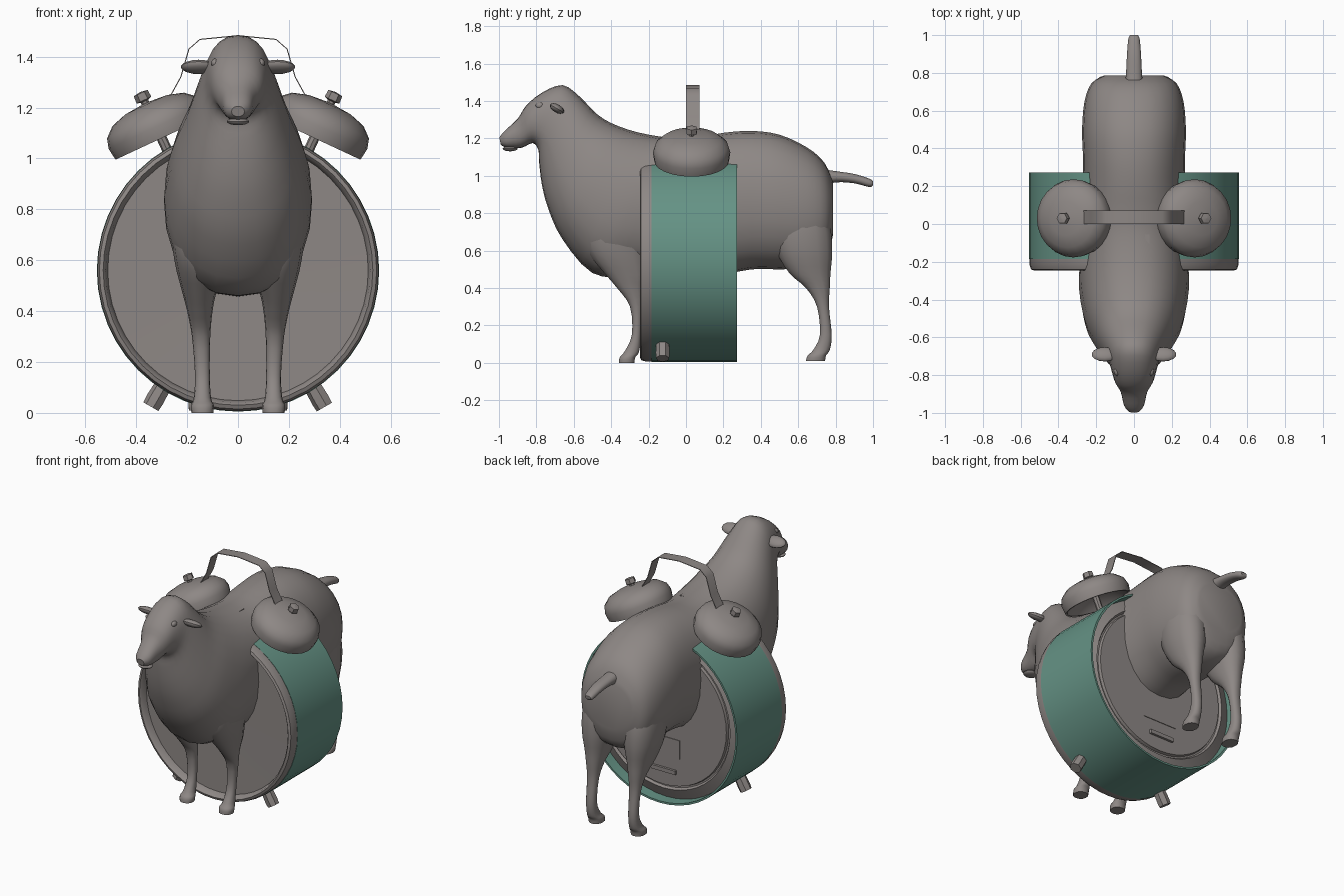
import bpy
import bmesh
from math import sin, cos, pi, radians, copysign
from mathutils import Matrix, Vector

cube = bpy.data.objects.get("Cube")
if cube:
    bpy.data.objects.remove(cube, do_unlink=True)


def material(name, rgb):
    mat = bpy.data.materials.new(name)
    mat.use_nodes = True
    color = (*rgb, 1)
    mat.diffuse_color = color
    mat.node_tree.nodes["Principled BSDF"].inputs["Base Color"].default_value = color
    return mat


grey = material("warm grey", (0.27, 0.245, 0.235))
green = material("muted green", (0.13, 0.29, 0.235))


def finish(name, bm, mat, angle=40):
    bmesh.ops.remove_doubles(bm, verts=bm.verts, dist=0.0001)
    bmesh.ops.recalc_face_normals(bm, faces=bm.faces)
    mesh = bpy.data.meshes.new(name)
    bm.to_mesh(mesh)
    bm.free()
    mesh.shade_smooth()
    mesh.set_sharp_from_angle(angle=radians(angle))
    mesh.materials.append(mat)
    obj = bpy.data.objects.new(name, mesh)
    bpy.context.collection.objects.link(obj)


def skin(name, rings, mat, closed=False):
    """Bridge equal rings of points; cap the ends or close the loop."""
    bm = bmesh.new()
    loops = [[bm.verts.new(p) for p in ring] for ring in rings]
    n = len(loops[0])
    pairs = list(zip(loops, loops[1:]))
    if closed:
        pairs.append((loops[-1], loops[0]))
    else:
        bm.faces.new(loops[0])
        bm.faces.new(loops[-1])
    for a, b in pairs:
        for i in range(n):
            j = (i + 1) % n
            bm.faces.new((a[i], a[j], b[j], b[i]))
    finish(name, bm, mat)


def lathe(name, profile, mat, matrix, closed=False, segments=40):
    """Turn a profile of (radius, height) about the local z axis."""
    rings = []
    for r, h in profile:
        turn = [2 * pi * i / segments for i in range(segments)]
        r = max(r, 0.001)
        rings.append([matrix @ Vector((r * cos(t), r * sin(t), h)) for t in turn])
    skin(name, rings, mat, closed)


def smooth_rows(rows, steps=3):
    """Catmull-Rom interpolation between rows of numbers."""
    out = []
    for i in range(len(rows) - 1):
        a, b, c, d = (rows[min(max(k, 0), len(rows) - 1)] for k in range(i - 1, i + 3))
        for s in range(steps):
            t = s / steps
            out.append([q + t / 2 * (r - p + t * (2 * p - 5 * q + 4 * r - w
                        + t * (3 * (q - r) + w - p)))
                        for p, q, r, w in zip(a, b, c, d)])
    return out + [rows[-1]]


def power(v, e=0.9):
    return copysign(abs(v) ** e, v)


def oval(center, u, v, n=24):
    return [center + u * power(cos(2 * pi * i / n)) + v * power(sin(2 * pi * i / n))
            for i in range(n)]


def body_loft(name, rows):
    """Rows hold the top y, z, the bottom y, z and the half width."""
    rings = []
    for yt, zt, yb, zb, w in smooth_rows(rows):
        top, low = Vector((0, yt, zt)), Vector((0, yb, zb))
        rings.append(oval((top + low) / 2, Vector((w, 0, 0)), (top - low) / 2))
    skin(name, rings, grey)


def leg_loft(name, side, rows):
    """Rows hold z, the front y, the back y, the centre x and the half width."""
    rings = []
    for z, yf, yb, x, w in smooth_rows(rows):
        rings.append(oval(Vector((side * x, (yf + yb) / 2, z)),
                          Vector((w, 0, 0)), Vector((0, (yb - yf) / 2, 0)), 14))
    skin(name, rings, grey)


def ball(name, center, size, matrix=Matrix()):
    bm = bmesh.new()
    bmesh.ops.create_uvsphere(bm, u_segments=14, v_segments=8, radius=1)
    bm.transform(Matrix.Translation(center) @ matrix @ Matrix.Diagonal((*size, 1)))
    finish(name, bm, grey)


def box(name, center, size):
    bm = bmesh.new()
    bmesh.ops.create_cube(bm, size=1)
    bm.transform(Matrix.Translation(center) @ Matrix.Diagonal((*size, 1)))
    finish(name, bm, grey)


# Sheep body, from muzzle to rump
body_loft("sheep_body", [
    (-0.998, 1.205, -0.99, 1.165, 0.025),
    (-0.97, 1.24, -0.955, 1.15, 0.052),
    (-0.9, 1.305, -0.88, 1.15, 0.07),
    (-0.855, 1.375, -0.82, 1.175, 0.1),
    (-0.77, 1.445, -0.79, 1.14, 0.118),
    (-0.66, 1.485, -0.785, 1.07, 0.135),
    (-0.57, 1.425, -0.77, 0.95, 0.17),
    (-0.47, 1.325, -0.735, 0.82, 0.215),
    (-0.36, 1.265, -0.66, 0.66, 0.26),
    (-0.2, 1.22, -0.5, 0.48, 0.29),
    (0, 1.2, -0.3, 0.46, 0.285),
    (0.2, 1.23, 0.1, 0.46, 0.27),
    (0.35, 1.24, 0.35, 0.5, 0.27),
    (0.5, 1.22, 0.5, 0.5, 0.275),
    (0.65, 1.15, 0.65, 0.51, 0.262),
    (0.74, 1.07, 0.75, 0.56, 0.225),
    (0.785, 0.97, 0.785, 0.68, 0.16)])
body_loft("tail", [
    (0.7, 1.04, 0.7, 0.94, 0.05), (0.8, 1.025, 0.8, 0.965, 0.042),
    (0.9, 1.01, 0.9, 0.96, 0.037), (0.98, 0.985, 0.98, 0.94, 0.03),
    (1, 0.97, 1, 0.95, 0.02)])
ball("lower_lip", (0, -0.94, 1.145), (0.045, 0.04, 0.014))

front_leg = [
    (0.95, -0.5, -0.2, 0.1, 0.1), (0.75, -0.55, -0.2, 0.14, 0.12),
    (0.6, -0.53, -0.2, 0.15, 0.1),
    (0.47, -0.43, -0.2, 0.152, 0.066), (0.4, -0.37, -0.22, 0.15, 0.05),
    (0.3, -0.3, -0.23, 0.145, 0.036), (0.15, -0.29, -0.24, 0.14, 0.029),
    (0.06, -0.33, -0.25, 0.14, 0.034), (0.03, -0.355, -0.27, 0.14, 0.045),
    (0, -0.36, -0.275, 0.14, 0.043)]
hind_leg = [
    (0.95, 0.5, 0.7, 0.12, 0.1), (0.75, 0.46, 0.77, 0.145, 0.108),
    (0.6, 0.48, 0.785, 0.15, 0.098),
    (0.48, 0.55, 0.775, 0.15, 0.07), (0.4, 0.64, 0.77, 0.15, 0.05),
    (0.3, 0.7, 0.765, 0.15, 0.035), (0.15, 0.715, 0.78, 0.15, 0.031),
    (0.07, 0.68, 0.77, 0.15, 0.034), (0.04, 0.65, 0.75, 0.15, 0.045),
    (0.01, 0.64, 0.745, 0.15, 0.043)]

bell = [(0, 0.09), (0.14, 0.06), (0.19, 0), (0.2, 0), (0.207, 0.05), (0.195, 0.09),
        (0.155, 0.125), (0.09, 0.145), (0, 0.152)]
knob = [(0, 0.14), (0.016, 0.14), (0.016, 0.16), (0.032, 0.165), (0.03, 0.195), (0, 0.2)]

for side, label in ((1, "left"), (-1, "right")):
    leg_loft(label + "_front_leg", side, front_leg)
    leg_loft(label + "_hind_leg", side, hind_leg)
    # Ear and eye
    ball(label + "_ear", (side * 0.155, -0.69, 1.36), (0.07, 0.042, 0.022),
         Matrix.Rotation(radians(-30), 4, "X"))
    ball(label + "_eye", (side * 0.09, -0.78, 1.375), (0.016, 0.024, 0.018))
    # Tilted bell with its stem and knob
    tilt = Matrix.Translation((side * 0.3, 0.03, 1.08)) @ Matrix.Rotation(
        side * radians(25), 4, "Y")
    lathe(label + "_bell", bell, grey, tilt, segments=24)
    lathe(label + "_bell_knob", knob, grey, tilt, segments=6)
    lathe(label + "_bell_stem", [(0.02, -0.12), (0.02, 0.1)], grey, tilt, segments=8)
    # Splayed clock foot
    splay = Matrix.Translation((side * 0.32, -0.125, 0.06)) @ Matrix.Rotation(
        side * radians(150), 4, "Y")
    lathe(label + "_clock_foot", [(0.034, -0.08), (0.038, 0.01), (0.036, 0.042)],
          grey, splay, segments=7)

# Clock case, front rim with dial, recessed back; local z points to the front
clock = Matrix.Translation((0, 0, 0.56)) @ Matrix.Rotation(pi / 2, 4, "X")
lathe("clock_case", [(0.555, 0.185), (0.555, -0.272), (0.543, -0.272), (0.543, 0.185)],
      green, clock, closed=True, segments=48)
lathe("front_rim", [(0, 0.17), (0.553, 0.18), (0.553, 0.215), (0.545, 0.24), (0.53, 0.246),
                    (0.52, 0.235), (0.512, 0.2), (0, 0.195)], grey, clock, segments=48)
lathe("back_plate", [(0, -0.1), (0.542, -0.1), (0.542, -0.2), (0.475, -0.23),
                     (0.465, -0.215), (0.455, -0.215), (0.45, -0.232), (0, -0.232)],
      grey, clock, segments=48)
box("battery_door", (0, 0.233, 0.36), (0.24, 0.006, 0.12))
box("back_slot", (-0.01, 0.237, 0.21), (0.17, 0.02, 0.025))
# Striker tip just showing above the sheep's back
box("striker_tip", (0.07, -0.08, 1.18), (0.025, 0.05, 0.03))

# Carrying handle, a thin strap between the bells
half = [(0.28, 1.22), (0.225, 1.32), (0.193, 1.43), (0.15, 1.468)]
path = [Vector((-x, 0.035, z)) for x, z in half] + [Vector((0, 0.035, 1.483))]
path += [Vector((x, 0.035, z)) for x, z in reversed(half)]
strap = []
for i, p in enumerate(path):
    run = (path[min(i + 1, len(path) - 1)] - path[max(i - 1, 0)]).normalized()
    out = Vector((-run.z, 0, run.x)) * 0.002
    wide = Vector((0, 0.036, 0))
    strap.append([p + out + wide, p + out - wide, p - out - wide, p - out + wide])
skin("carrying_handle", strap, grey)
